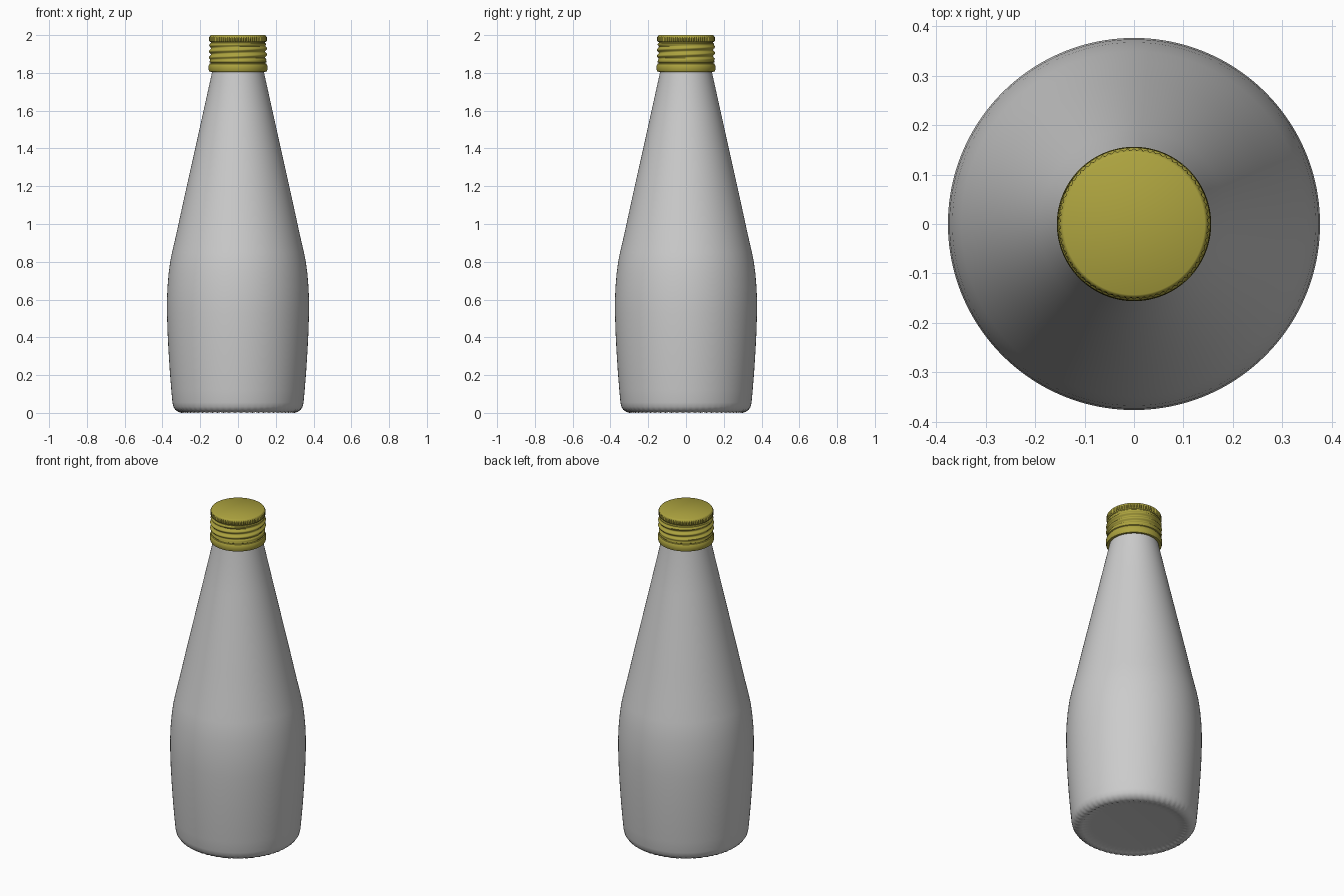
import bpy, bmesh
from math import sin, cos, tau, radians

if "Cube" in bpy.data.objects:
    bpy.data.objects.remove(bpy.data.objects["Cube"])


def lathe(name, profile, segs, offset=None, angle=35):
    """Spin (r, z) points round z; offset(r, z, a) returns a radial and height shift."""
    bm = bmesh.new()
    rings = []
    for r, z in profile:
        ring = []
        for i in range(segs):
            a = tau * i / segs
            dr, dz = offset(r, z, a) if offset else (0, 0)
            ring.append(bm.verts.new(((r + dr) * cos(a), (r + dr) * sin(a), z + dz)))
        rings.append(ring)
    for lo, hi in zip(rings, rings[1:]):
        for i in range(segs):
            j = (i + 1) % segs
            bm.faces.new((lo[i], lo[j], hi[j], hi[i]))
    bm.faces.new(rings[0][::-1])
    bm.faces.new(rings[-1])
    mesh = bpy.data.meshes.new(name)
    bm.to_mesh(mesh)
    bm.free()
    ob = bpy.data.objects.new(name, mesh)
    bpy.context.collection.objects.link(ob)
    bpy.context.view_layer.objects.active = ob
    ob.select_set(True)
    bpy.ops.object.shade_smooth_by_angle(angle=radians(angle))
    ob.select_set(False)
    return ob


# Bottle: slightly recessed base, bulging body, straight conical neck
bottle_profile = [
    (0.24, 0.012), (0.265, 0.010), (0.285, 0.004), (0.300, 0.002), (0.318, 0.006),
    (0.332, 0.016), (0.342, 0.032), (0.347, 0.055), (0.353, 0.12), (0.361, 0.22),
    (0.368, 0.33), (0.373, 0.43), (0.376, 0.53), (0.376, 0.60), (0.373, 0.67),
    (0.367, 0.74), (0.359, 0.80), (0.349, 0.85), (0.328, 0.94), (0.289, 1.12),
    (0.240, 1.34), (0.191, 1.56), (0.136, 1.81), (0.134, 1.83),
]


# Fine slanted grip ribs around the base edge
def base_ribs(r, z, a):
    if 0.001 < z < 0.02 and r > 0.28:
        rib = 0.5 + 0.5 * cos(60 * a + 60 * (r - 0.3))
        return 0, (0.003 * rib if z > 0.005 else 0.004 * rib - 0.002 * (z < 0.003))
    return 0, 0


lathe("bottle", bottle_profile, 240, base_ribs, 60)


# Screw cap: rolled lower band, helical thread, knurled rim
N = 30
thread_lo, thread_hi = 1.864, 1.955
cap_profile = [
    (0.130, 1.812), (0.146, 1.806), (0.152, 1.808), (0.155, 1.816), (0.156, 1.828),
    (0.155, 1.840), (0.151, 1.848), (0.146, 1.850), (0.146, 1.854), (0.151, 1.857),
]
cap_profile += [(0.149, thread_lo + (thread_hi - thread_lo) * i / N) for i in range(N + 1)]
cap_profile += [
    (0.144, 1.959), (0.144, 1.963), (0.1495, 1.967), (0.1505, 1.970),
    (0.1505, 1.988), (0.149, 1.994), (0.146, 1.998), (0.143, 2.0),
]


def cap_detail(r, z, a):
    if thread_lo <= z <= thread_hi:
        t = (z - thread_lo) / (thread_hi - thread_lo)
        fade = min(1, 6 * t, 6 * (1 - t))
        return 0.0055 * fade * cos(tau * (z - thread_lo) / 0.033 - a), 0
    if 1.966 < z < 1.99:
        return 0.0025 * cos(72 * a), 0
    return 0, 0


cap = lathe("screw_cap", cap_profile, 288, cap_detail, 40)
gold = bpy.data.materials.new("gold_metal")
gold.diffuse_color = (0.42, 0.37, 0.05, 1)
gold.use_nodes = True
gold.node_tree.nodes["Principled BSDF"].inputs["Base Color"].default_value = gold.diffuse_color
cap.data.materials.append(gold)
